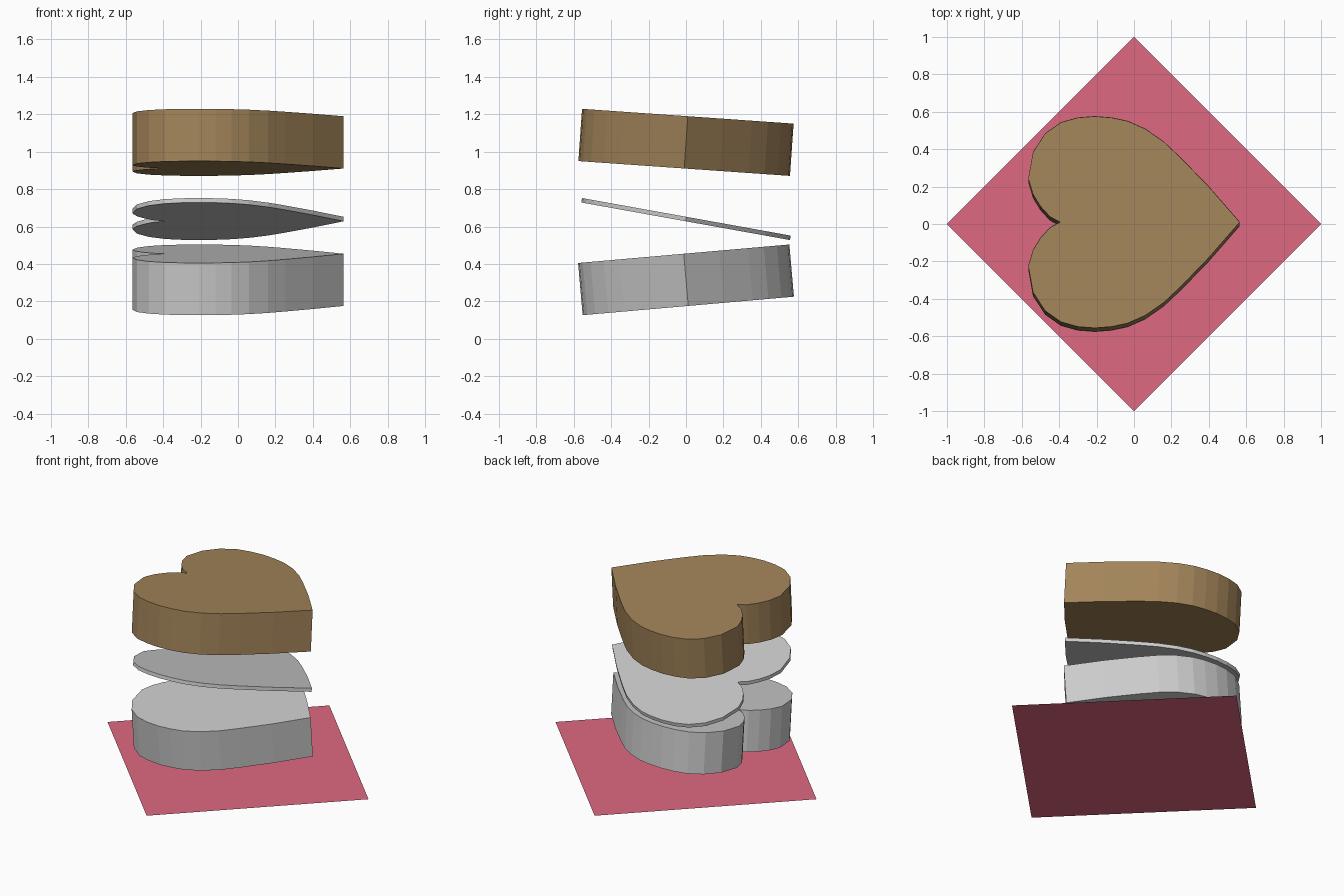
import bpy, bmesh, math
from mathutils import Matrix

if "Cube" in bpy.data.objects:
    bpy.data.objects.remove(bpy.data.objects["Cube"])

# Upper half of the heart outline, from the tip to the notch
HALF = [(0.565, 0.0), (0.40, 0.19), (0.25, 0.345), (0.16, 0.43), (0.06, 0.50),
        (-0.035, 0.542), (-0.12, 0.56), (-0.21, 0.567), (-0.30, 0.56),
        (-0.39, 0.535), (-0.475, 0.475), (-0.54, 0.375), (-0.565, 0.235),
        (-0.54, 0.15), (-0.50, 0.085), (-0.45, 0.03), (-0.395, 0.0)]
OUTLINE = HALF + [(x, -y) for x, y in reversed(HALF[1:-1])]


def material(name, color):
    m = bpy.data.materials.new(name)
    m.diffuse_color = color
    m.use_nodes = True
    m.node_tree.nodes["Principled BSDF"].inputs["Base Color"].default_value = m.diffuse_color
    return m


def slab(name, outline, z, thickness=0.0, tilt=0.0, mat=None):
    """Flat outline, optionally extruded about its middle, tilted about x."""
    bm = bmesh.new()
    verts = [bm.verts.new((x, y, -thickness / 2)) for x, y in outline]
    face = bm.faces.new(verts)
    if thickness:
        res = bmesh.ops.extrude_face_region(bm, geom=[face], use_keep_orig=True)
        top = [v for v in res["geom"] if isinstance(v, bmesh.types.BMVert)]
        bmesh.ops.translate(bm, verts=top, vec=(0, 0, thickness))
        bmesh.ops.recalc_face_normals(bm, faces=bm.faces)
    bm.transform(Matrix.Translation((0, 0, z)) @ Matrix.Rotation(math.radians(tilt), 4, 'X'))
    mesh = bpy.data.meshes.new(name)
    bm.to_mesh(mesh)
    bm.free()
    obj = bpy.data.objects.new(name, mesh)
    bpy.context.collection.objects.link(obj)
    if mat:
        mesh.materials.append(mat)
    return obj


# Diamond-shaped cloth on the ground
slab("cloth", [(1, 0), (0, 1), (-1, 0), (0, -1)], 0.0,
     mat=material("red", (0.74, 0.14, 0.22, 1)))

# Three stacked, tilted heart layers
slab("bottom_heart", OUTLINE, 0.315, 0.28, 5.0)
slab("middle_heart", OUTLINE, 0.64, 0.024, -10.2)
slab("top_heart", OUTLINE, 1.05, 0.28, -4.0,
     mat=material("brown", (0.36, 0.23, 0.10, 1)))
